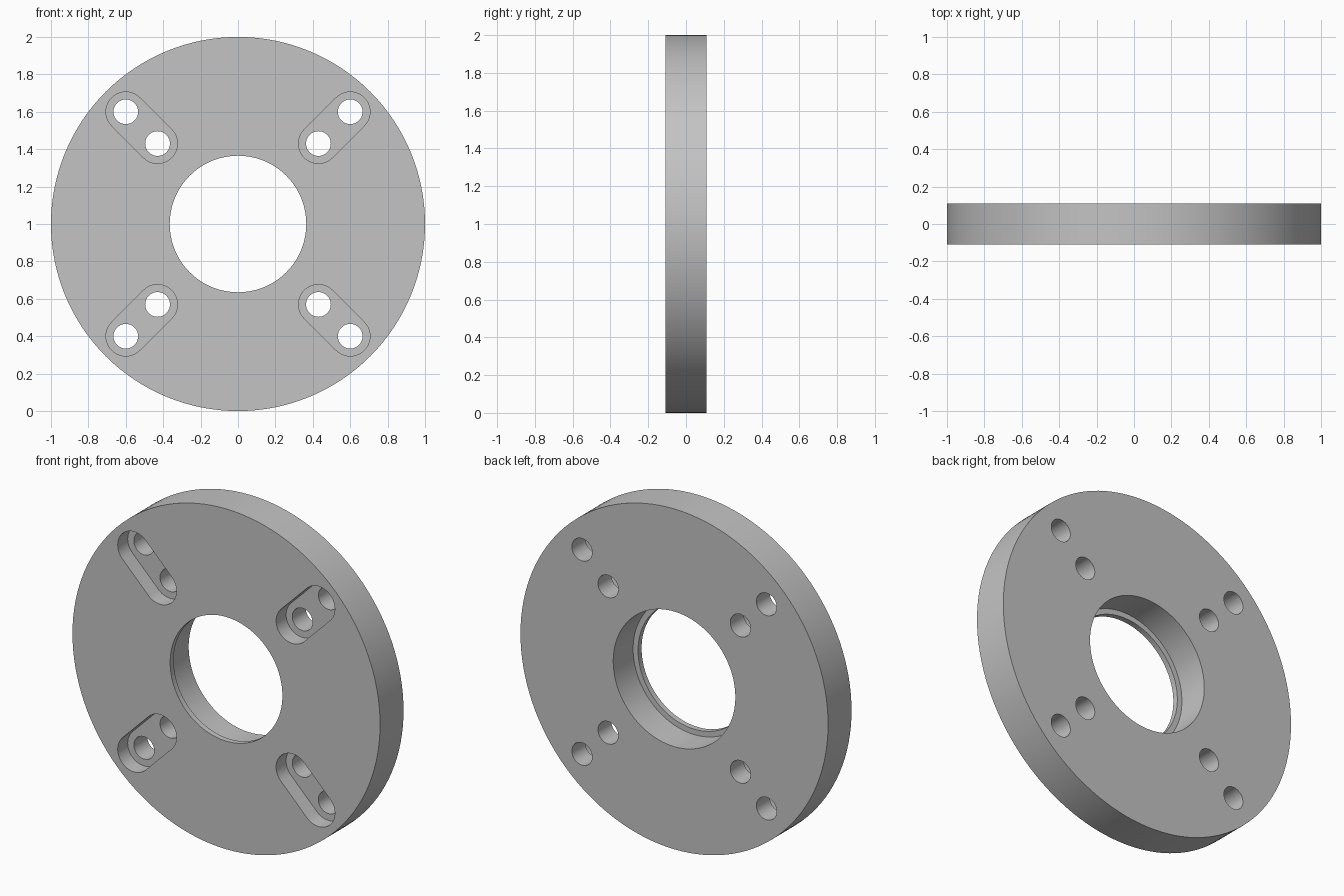
import bpy, bmesh
from math import cos, sin, pi
from mathutils import Vector

cube = bpy.data.objects.get("Cube")
if cube:
    bpy.data.objects.remove(cube, do_unlink=True)

HALF = 0.109          # half thickness of the disc
CENTRE = Vector((0, 0, 1))
INNER, OUTER = 0.43, 0.6   # diagonal offsets of the bolt holes

grey = bpy.data.materials.new("plain_grey")
grey.use_nodes = True
grey.diffuse_color = (0.55, 0.55, 0.55, 1)
grey.node_tree.nodes["Principled BSDF"].inputs["Base Color"].default_value = (0.55, 0.55, 0.55, 1)


def make_object(name, bm):
    bmesh.ops.recalc_face_normals(bm, faces=bm.faces)
    mesh = bpy.data.meshes.new(name)
    bm.to_mesh(mesh)
    bm.free()
    mesh.materials.append(grey)
    obj = bpy.data.objects.new(name, mesh)
    bpy.context.collection.objects.link(obj)
    return obj


def add_stadium(bm, a, b, sx, sz, radius, y0, y1, steps=24):
    """Prism with round ends at diagonal offsets a and b; a round bar if a == b."""
    points = []
    for offset, start in ((b, -pi / 4), (a, 3 * pi / 4)):
        for i in range(steps + 1):
            if a == b and i == steps:
                continue
            t = start + pi * i / steps
            points.append((sx * (offset + radius * cos(t)), y0,
                           1 + sz * (offset + radius * sin(t))))
    face = bm.faces.new([bm.verts.new(p) for p in points])
    grown = bmesh.ops.extrude_face_region(bm, geom=[face])["geom"]
    verts = [g for g in grown if isinstance(g, bmesh.types.BMVert)]
    bmesh.ops.translate(bm, verts=verts, vec=(0, y1 - y0, 0))


# Disc with a stepped bore: a thin lip at the front, wider behind it
bm = bmesh.new()
profile = [(0.365, -HALF), (1, -HALF), (1, HALF), (0.397, HALF),
           (0.397, 0.033 - HALF), (0.365, 0.033 - HALF)]
ring = [bm.verts.new((r, y, 1)) for r, y in profile]
edges = [bm.edges.new((ring[i - 1], ring[i])) for i in range(len(ring))]
bmesh.ops.spin(bm, geom=ring + edges, cent=CENTRE, axis=(0, 1, 0),
               angle=2 * pi, steps=128, use_merge=False)
bmesh.ops.remove_doubles(bm, verts=bm.verts, dist=0.0001)
disc = make_object("flange_disc", bm)

# Cutters for the four front pockets and the eight through holes
pockets, holes = bmesh.new(), bmesh.new()
for sx in (-1, 1):
    for sz in (-1, 1):
        add_stadium(pockets, INNER, OUTER, sx, sz, 0.106, -HALF - 0.1, -HALF + 0.093)
        for d in (INNER, OUTER):
            add_stadium(holes, d, d, sx, sz, 0.066, -0.4, 0.4)

bpy.ops.object.select_all(action="DESELECT")
disc.select_set(True)
bpy.context.view_layer.objects.active = disc
for name, cutter_bm in (("pocket_cutter", pockets), ("hole_cutter", holes)):
    cutter = make_object(name, cutter_bm)
    cutter.hide_render = True
    cut = disc.modifiers.new(name, "BOOLEAN")
    cut.operation = "DIFFERENCE"
    cut.solver = "EXACT"
    cut.object = cutter
    bpy.ops.object.modifier_apply(modifier=cut.name)
    bpy.data.objects.remove(cutter, do_unlink=True)

bpy.ops.object.shade_smooth_by_angle(angle=pi / 6)
